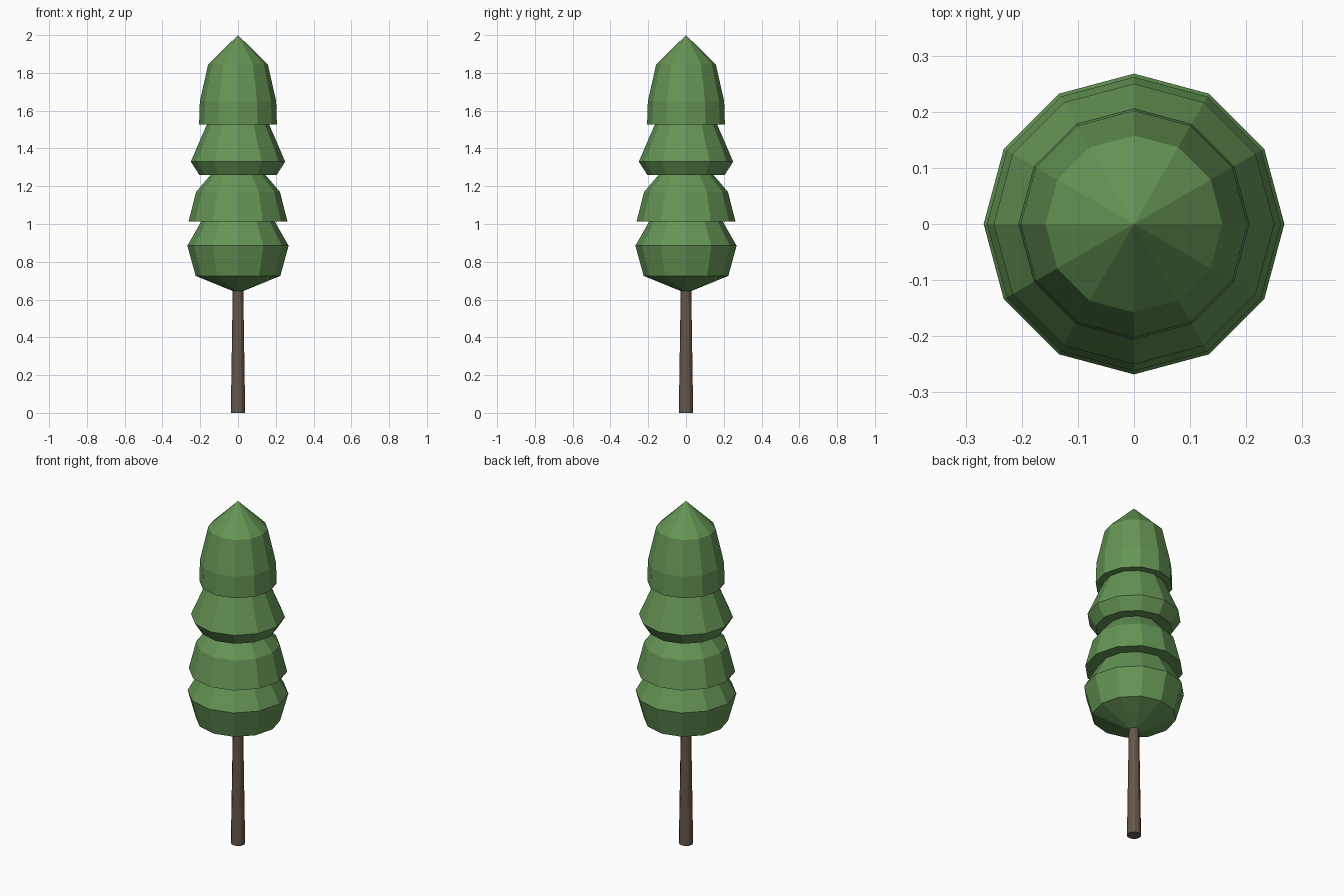
import bpy, bmesh
from math import cos, sin, tau

if "Cube" in bpy.data.objects:
    bpy.data.objects.remove(bpy.data.objects["Cube"])


def material(name, color):
    m = bpy.data.materials.new(name)
    m.diffuse_color = (*color, 1)
    m.use_nodes = True
    m.node_tree.nodes["Principled BSDF"].inputs["Base Color"].default_value = m.diffuse_color
    return m


def lathe(name, profile, sides, mat):
    """Revolve (radius, z) points about z, flat faced; radius 0 makes a tip."""
    bm = bmesh.new()
    rings = []
    for r, z in profile:
        if r == 0:
            rings.append([bm.verts.new((0, 0, z))] * sides)
        else:
            rings.append([bm.verts.new((r * cos(tau * i / sides), r * sin(tau * i / sides), z))
                          for i in range(sides)])
    for a, b in zip(rings, rings[1:]):
        for i in range(sides):
            j = (i + 1) % sides
            bm.faces.new(list(dict.fromkeys((a[i], a[j], b[j], b[i]))))
    # Cap open ends
    if profile[0][0]:
        bm.faces.new(rings[0][::-1])
    if profile[-1][0]:
        bm.faces.new(rings[-1])
    bmesh.ops.recalc_face_normals(bm, faces=bm.faces)
    mesh = bpy.data.meshes.new(name)
    bm.to_mesh(mesh)
    bm.free()
    mesh.materials.append(mat)
    obj = bpy.data.objects.new(name, mesh)
    bpy.context.collection.objects.link(obj)
    return obj


bark = material("bark", (0.13, 0.095, 0.07))
leaf = material("leaf", (0.13, 0.30, 0.09))

# Slender tapering trunk
lathe("trunk", [(0.038, 0), (0.028, 0.65)], 12, bark)

# Clipped foliage: four stacked tiers in one stepped profile
lathe("foliage", [
    (0.02, 0.642), (0.224, 0.725), (0.268, 0.885), (0.195, 1.013),
    (0.262, 1.013), (0.222, 1.17), (0.145, 1.26),
    (0.205, 1.26), (0.25, 1.33), (0.165, 1.527),
    (0.206, 1.527), (0.202, 1.65), (0.158, 1.845), (0, 2.0),
], 12, leaf)
